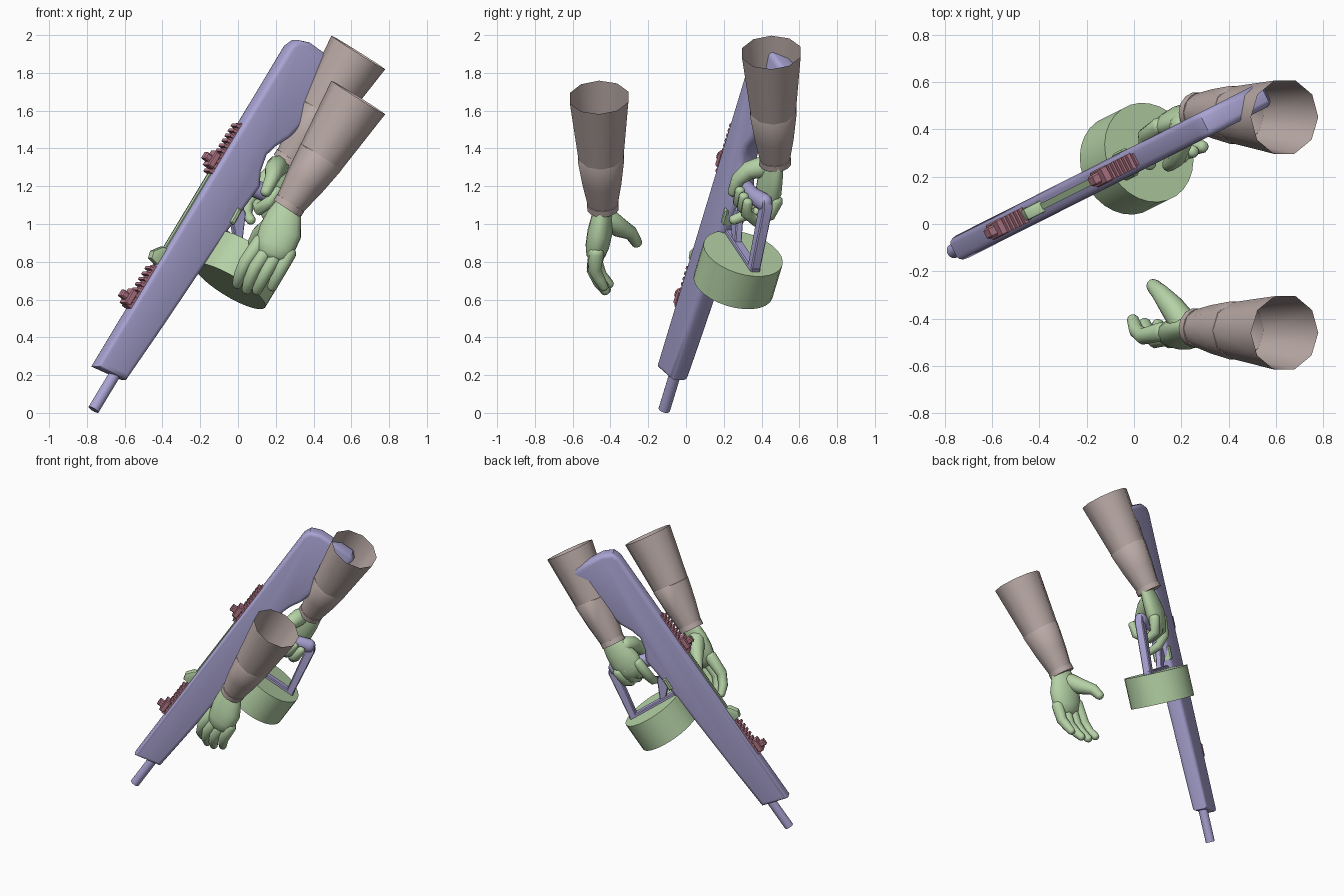
import bpy, bmesh, math
from mathutils import Vector, Matrix

if "Cube" in bpy.data.objects:
    bpy.data.objects.remove(bpy.data.objects["Cube"])


def material(name, rgb):
    m = bpy.data.materials.new(name)
    m.use_nodes = True
    m.diffuse_color = (*rgb, 1)
    m.node_tree.nodes["Principled BSDF"].inputs["Base Color"].default_value = (*rgb, 1)
    return m


LILAC = material("lilac", (0.40, 0.37, 0.65))
GREEN = material("soft green", (0.46, 0.64, 0.38))
TAUPE = material("taupe", (0.50, 0.41, 0.39))
ROSE = material("rose", (0.46, 0.19, 0.25))

# Gun frame: x runs muzzle to butt, y to the far side, z towards the sights
D = Vector((0.50, 0.2525, 0.828)).normalized()
SIDE = Vector((-0.45, 0.893, 0)).normalized()
D = (D - SIDE * D.dot(SIDE)).normalized()
UP = D.cross(SIDE)
GUN = Matrix((D, SIDE, UP)).transposed().to_4x4()
GUN.translation = (-0.765, -0.115, 0.017)
WORLD = Matrix.Identity(4)


def finish(name, bm, mat, frame=WORLD, angle=40):
    bmesh.ops.recalc_face_normals(bm, faces=bm.faces)
    bm.transform(frame)
    mesh = bpy.data.meshes.new(name)
    bm.to_mesh(mesh)
    bm.free()
    mesh.materials.append(mat)
    ob = bpy.data.objects.new(name, mesh)
    bpy.context.collection.objects.link(ob)
    bpy.ops.object.select_all(action='DESELECT')
    ob.select_set(True)
    bpy.context.view_layer.objects.active = ob
    bpy.ops.object.shade_smooth_by_angle(angle=math.radians(angle))
    return ob


def tube(name, pts, radii, mat, frame=WORLD, sides=10, flat=1, across=(0, 1, 0),
         round_ends=True, open_ends=False, angle=60):
    """Loft of elliptical rings along a path; 'across' is the wide direction."""
    pts = [Vector(p) for p in pts]
    radii = list(radii)
    if round_ends:
        for end, nxt in ((0, 1), (-1, -2)):
            out = (pts[end] - pts[nxt]).normalized()
            r, p = radii[end], pts[end]
            extra = [(p + out * r * 0.45, r * 0.8), (p + out * r * 0.7, r * 0.4)]
            if end == 0:
                pts = [e[0] for e in reversed(extra)] + pts
                radii = [e[1] for e in reversed(extra)] + radii
            else:
                pts += [e[0] for e in extra]
                radii += [e[1] for e in extra]
    bm = bmesh.new()
    rings = []
    for i, (p, r) in enumerate(zip(pts, radii)):
        t = (pts[min(i + 1, len(pts) - 1)] - pts[max(i - 1, 0)]).normalized()
        a = Vector(across)
        a = (a - t * a.dot(t)).normalized()
        b = t.cross(a)
        turn = [2 * math.pi * (k + 0.5) / sides for k in range(sides)]
        rings.append([bm.verts.new(p + a * r * math.cos(w) + b * r * flat * math.sin(w))
                      for w in turn])
    for lo, hi in zip(rings, rings[1:]):
        for k in range(sides):
            j = (k + 1) % sides
            bm.faces.new((lo[k], lo[j], hi[j], hi[k]))
    if not open_ends:
        bm.faces.new(rings[0])
        bm.faces.new(rings[-1])
    return finish(name, bm, mat, frame, angle)


def slab(name, outline, half, mat, bevel=0.0, segments=3):
    """Side profile in the gun plane, extruded to both sides with rounded rims."""
    bm = bmesh.new()
    near = [bm.verts.new((s, -half, v)) for s, v in outline]
    face = bm.faces.new(near)
    bmesh.ops.extrude_face_region(bm, geom=[face])
    moved = [v for v in bm.verts if v not in near]
    bmesh.ops.translate(bm, verts=moved, vec=(0, 2 * half, 0))
    if bevel:
        rim = [e for e in bm.edges if abs(e.verts[0].co.y - e.verts[1].co.y) < half]
        bmesh.ops.bevel(bm, geom=rim, offset=bevel, segments=segments, profile=0.5,
                        affect='EDGES', clamp_overlap=False)
    return finish(name, bm, mat, GUN)


def block(name, s0, s1, half, v0, v1, mat, bevel=0.0):
    return slab(name, [(s0, v0), (s1, v0), (s1, v1), (s0, v1)], half, mat, bevel, 1)


def gun_tube(name, pts, radii, mat, **kw):
    return tube(name, pts, radii, mat, GUN, **kw)


# Gun body and barrel
slab("gun_body", [(0.19, 0.125), (0.23, -0.058), (0.55, -0.078), (0.98, -0.1), (1.24, -0.115),
                  (1.52, -0.14), (1.59, -0.10), (1.68, -0.08), (1.75, -0.1), (1.83, -0.14),
                  (2.05, -0.19), (2.29, -0.245), (2.325, -0.21), (2.32, 0.04), (2.29, 0.11),
                  (2.24, 0.13)], 0.054, LILAC, 0.026)
gun_tube("barrel", [(0, 0, 0), (0.26, 0, 0)], [0.031] * 2, LILAC, sides=16, round_ends=False)
gun_tube("front_pin", [(0.25, -0.075, -0.035), (0.25, 0.07, -0.035)], [0.014] * 2, LILAC,
         round_ends=False)

# Pistol grip, guard strap and magazine frame
gun_tube("pistol_grip", [(1.5, 0, -0.1), (1.53, 0, -0.25), (1.57, 0, -0.37)],
         [0.05, 0.045, 0.05], LILAC, across=(1, 0, 0), flat=0.85)
slab("guard_strap", [(1.56, -0.42), (1.6, -0.39), (1.54, -0.36), (1.2, -0.43), (1.2, -0.48)],
     0.028, LILAC, 0.006, 1)
block("magazine_bar", 1.19, 1.225, 0.028, -0.48, -0.09, LILAC, 0.006)
slab("trigger_bracket", [(1.2, -0.2), (1.2, -0.24), (1.36, -0.16), (1.4, -0.1), (1.3, -0.1)],
     0.02, LILAC, 0.005, 1)

# Drum magazine
gun_tube("drum_magazine", [(0.995, 0, -0.305), (1.205, 0, -0.305)], [0.217] * 2, GREEN,
         sides=28, round_ends=False)

# Charging handle, its slide and side lever
slab("charging_handle", [(0.84, 0.11), (0.95, 0.11), (0.94, 0.15), (0.89, 0.185), (0.85, 0.175)],
     0.026, GREEN, 0.008, 2)
block("charging_slide", 0.93, 1.44, 0.014, 0.1, 0.133, GREEN)
slab("magazine_catch", [(1.26, -0.12), (1.35, -0.115), (1.35, -0.085), (1.26, -0.09)],
     0.064, GREEN, 0.008, 1)

# Sight rails with cross ribs and folding sights
for label, start, end, sight in (("front", 0.56, 0.83, 0.61), ("rear", 1.42, 1.74, 1.49)):
    block(label + "_rail", start, end, 0.027, 0.105, 0.138, ROSE)
    count = int((end - start) / 0.03)
    for i in range(count):
        s = start + (end - start) * i / count
        block(f"{label}_rail_rib_{i + 1}", s, s + 0.016, 0.034, 0.134, 0.155, ROSE)
    block(label + "_sight_base", sight - 0.045, sight + 0.045, 0.036, 0.14, 0.178, ROSE, 0.006)
    block(label + "_sight_post", sight - 0.025, sight + 0.015, 0.024, 0.17, 0.212, ROSE, 0.008)
    gun_tube(label + "_sight_knob", [(sight, -0.045, 0.168), (sight, 0.045, 0.168)],
             [0.016] * 2, ROSE, round_ends=False)

# Arms: open sleeve, forearm cuff and wrist band, one per side
for label, shift in (("left", Vector((0, 0, 0))), ("right", Vector((0, 0.912, 0.238)))):
    wrist = Vector((0.268, -0.44, 1.095)) + shift
    elbow = Vector((0.44, -0.45, 1.355)) + shift
    top = Vector((0.637, -0.46, 1.67)) + shift
    common = dict(open_ends=True, round_ends=False, sides=10, angle=40)
    tube(label + "_upper_sleeve", [elbow, top], [0.124, 0.163], TAUPE, flat=1.03, **common)
    tube(label + "_forearm", [wrist, wrist.lerp(elbow, 0.5), elbow, elbow.lerp(top, 0.03)],
         [0.079, 0.108, 0.129, 0.122], TAUPE, flat=1.0, **common)
    axis = (elbow - wrist).normalized()
    tube(label + "_wrist_band", [wrist - axis * 0.015, wrist + axis * 0.02], [0.085] * 2,
         TAUPE, round_ends=False, sides=14)

# Open left hand
ACROSS = Vector((0.2, -0.03, -0.1))
tube("left_palm", [(0.27, -0.44, 1.1), (0.245, -0.445, 1.04), (0.225, -0.455, 0.96),
                   (0.195, -0.47, 0.88)], [0.072, 0.095, 0.115, 0.108], GREEN, sides=14,
     across=ACROSS, flat=0.58)
fingers = {
    "index": [(0.12, -0.455, 0.91), (0.04, -0.475, 0.8), (0.01, -0.45, 0.73), (-0.005, -0.405, 0.68)],
    "middle": [(0.165, -0.47, 0.88), (0.09, -0.49, 0.77), (0.06, -0.46, 0.7), (0.045, -0.42, 0.65)],
    "ring": [(0.215, -0.475, 0.86), (0.15, -0.49, 0.75), (0.12, -0.46, 0.69), (0.1, -0.425, 0.645)],
    "little": [(0.27, -0.475, 0.85), (0.225, -0.485, 0.76), (0.2, -0.46, 0.71), (0.18, -0.435, 0.665)],
}
for label, path in fingers.items():
    tube(f"left_{label}_finger", path, [0.042, 0.036, 0.032, 0.026], GREEN, across=ACROSS)
tube("left_thumb", [(0.21, -0.42, 1.03), (0.16, -0.35, 0.98), (0.11, -0.29, 0.95),
                    (0.08, -0.26, 0.9)], [0.06, 0.052, 0.038, 0.03], GREEN, across=(0, 0, 1))

# Right hand wrapped round the grip
gun_tube("right_palm", [(1.76, 0.05, -0.257), (1.69, 0.058, -0.255), (1.6, 0.068, -0.25),
                        (1.53, 0.07, -0.25)], [0.072, 0.09, 0.105, 0.095], GREEN, sides=14,
         across=(0, 0, 1), flat=0.55)
for label, v in (("middle", -0.22), ("ring", -0.275), ("little", -0.33)):
    gun_tube(f"right_{label}_finger", [(1.56, 0.085, v), (1.47, 0.07, v), (1.43, 0, v),
                                       (1.48, -0.07, v), (1.55, -0.08, v)],
             [0.038, 0.035, 0.033, 0.031, 0.027], GREEN, across=(0, 0, 1))
gun_tube("right_index_finger", [(1.55, 0.08, -0.18), (1.43, 0.07, -0.175), (1.37, 0.02, -0.185),
                                (1.34, -0.05, -0.19)], [0.038, 0.034, 0.03, 0.026], GREEN,
         across=(0, 0, 1))
gun_tube("right_thumb", [(1.69, 0.04, -0.2), (1.64, -0.03, -0.165), (1.58, -0.075, -0.16),
                         (1.5, -0.085, -0.165)], [0.06, 0.05, 0.038, 0.029], GREEN,
         across=(0, 0, 1))
